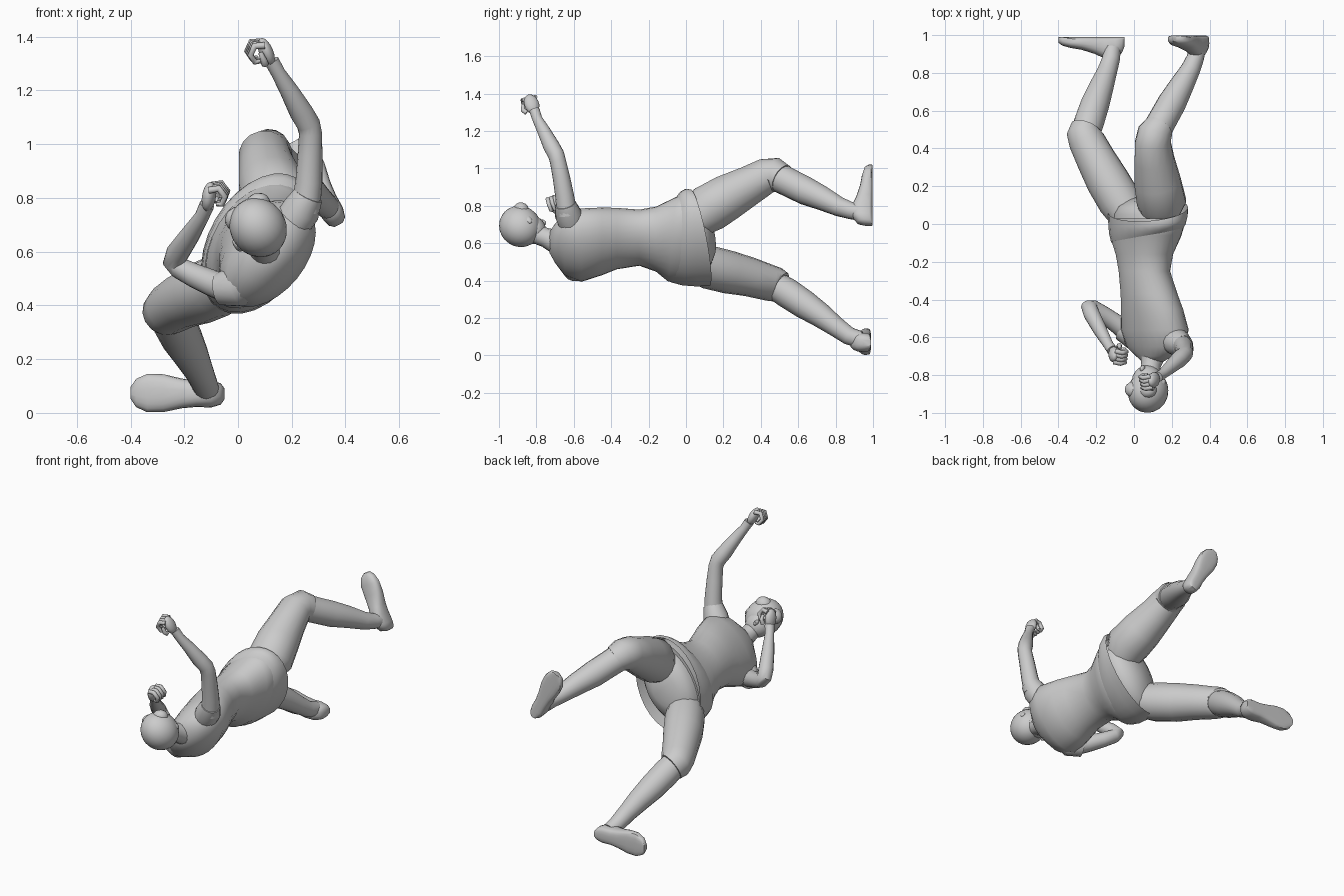
import bpy, bmesh, math
from mathutils import Vector as V


def finish(name, bm):
    bmesh.ops.recalc_face_normals(bm, faces=bm.faces)
    me = bpy.data.meshes.new(name)
    bm.to_mesh(me)
    bm.free()
    ob = bpy.data.objects.new(name, me)
    bpy.context.collection.objects.link(ob)
    bpy.ops.object.select_all(action='DESELECT')
    ob.select_set(True)
    bpy.context.view_layer.objects.active = ob
    bpy.ops.object.shade_smooth_by_angle(angle=math.radians(50))
    return ob


def loft(name, rings, caps=True):
    bm = bmesh.new()
    vs = [[bm.verts.new(p) for p in r] for r in rings]
    n = len(vs[0])
    for a, b in zip(vs, vs[1:]):
        for i in range(n):
            bm.faces.new((a[i], a[(i + 1) % n], b[(i + 1) % n], b[i]))
    if caps:
        bm.faces.new(vs[0])
        bm.faces.new(vs[-1])
    return finish(name, bm)


def tube(name, pts, n=16):
    """Round limb through (x, y, z, radius) stations."""
    c = [V(p[:3]) for p in pts]
    rings, u = [], None
    for i, p in enumerate(pts):
        t = (c[min(i + 1, len(c) - 1)] - c[max(i - 1, 0)]).normalized()
        u = t.orthogonal() if u is None else u - t * u.dot(t)
        u.normalize()
        w = t.cross(u)
        rings.append([c[i] + p[3] * (u * math.cos(k * math.tau / n) + w * math.sin(k * math.tau / n))
                      for k in range(n)])
    return loft(name, rings)


def body(name, stations, caps=True, n=28):
    """Elliptical trunk sections (x, y, z, half width, half depth, roll, front tilt, side tilt)."""
    rings = []
    for x, y, z, a, b, roll, tilt, lean in stations:
        th = math.radians(roll)
        side, front = V((math.cos(th), 0, math.sin(th))), V((-math.sin(th), 0, math.cos(th)))
        ring = []
        for k in range(n):
            c, s = math.cos(k * math.tau / n), math.sin(k * math.tau / n)
            ring.append(V((x, y - tilt * s - lean * c, z)) + side * a * c + front * b * s)
        rings.append(ring)
    return loft(name, rings, caps)


def ball(name, loc, axes, radii, seg=20):
    """Ellipsoid with its own axes."""
    bm = bmesh.new()
    bmesh.ops.create_uvsphere(bm, u_segments=seg, v_segments=seg // 2 + 2, radius=1)
    for v in bm.verts:
        v.co = V(loc) + sum((axes[i] * v.co[i] * radii[i] for i in range(3)), V((0, 0, 0)))
    return finish(name, bm)


def fist(name, palm, up, curl):
    """Palm, four curled fingers and a thumb."""
    palm, up, curl = V(palm), V(up).normalized(), V(curl)
    curl = (curl - up * curl.dot(up)).normalized()
    side = up.cross(curl)
    ball(name + "_palm", palm, (side, up, curl), (.04, .058, .026), 14)
    for i in range(4):
        b = palm + up * .035 + side * (i - 1.5) * .02
        path = [(0, 0, .013), (.035, .014, .013), (.062, -.012, .012), (.055, -.045, .011), (.035, -.05, .008)]
        tube(f"{name}_finger_{i + 1}", [(*(b + curl * c + up * h), r) for c, h, r in path], 8)
    path = [(.035, -.03, .014), (.05, -.01, .013), (.04, .02, .009)]
    tube(name + "_thumb", [(*(palm + side * s + up * h + curl * .025), r) for s, h, r in path], 8)


def shoe(name, heel, toe, sole_y, scale):
    """Flat-soled shoe standing on a vertical plane facing +y."""
    heel, toe = V(heel), V(toe)
    d = toe - heel
    w = V((d.z, 0, -d.x)).normalized()
    prof = [(0, .018, .05), (.04, .036, .085), (.14, .046, .11), (.3, .045, .115), (.45, .05, .09),
            (.65, .064, .068), (.82, .065, .058), (.94, .048, .046), (1, .02, .03)]
    rings = []
    for t, hw, h in prof:
        ring = []
        for k in range(18):
            c, s = math.cos(k * math.tau / 18), math.sin(k * math.tau / 18)
            p = .35 if s < 0 else .9
            x = math.copysign(abs(c) ** .8, c) * hw * scale
            y = math.copysign(abs(s) ** p, s)
            ring.append(heel + d * t + w * x + V((0, sole_y - h / 2 - h / 2 * y, 0)))
        rings.append(ring)
    loft(name, rings)


# Shirt, flared hem band and shorts seat
body("shirt", [(.098, -.73, .605, .06, .05, 50, 0, 0), (.11, -.70, .60, .12, .08, 50, 0, 0),
               (.112, -.65, .595, .195, .115, 50, 0, 0), (.11, -.56, .59, .225, .142, 51, 0, 0),
               (.095, -.45, .61, .20, .142, 53, 0, 0), (.08, -.37, .625, .178, .135, 54, 0, 0),
               (.055, -.25, .63, .162, .122, 55, 0, 0), (.055, -.16, .622, .19, .132, 56, 0, 0),
               (.065, -.08, .62, .243, .158, 59, 0, -.02), (.07, -.03, .625, .258, .165, 60, 0, -.01),
               (.072, .03, .63, .255, .16, 60, 0, 0)])
body("hem_band", [(.066, -.065, .62, .25, .16, 59, .02, -.025), (.07, -.025, .625, .272, .174, 60, .025, -.005),
                  (.074, .025, .63, .284, .18, 60, .035, .015), (.074, .075, .63, .28, .183, 60, .05, .035)],
     caps=False)
body("shorts_seat", [(.07, 0, .62, .24, .15, 59, 0, 0), (.07, .07, .62, .235, .15, 59, .02, 0),
                     (.06, .11, .62, .18, .125, 59, .02, 0), (.05, .14, .62, .09, .07, 59, .02, 0)])

# Legs: shorts to the knee, slimmer shin below, shoe at the end
tube("upper_short_leg", [(.135, .05, .72, .10), (.145, .12, .785, .132), (.125, .22, .845, .125),
                         (.108, .34, .91, .107), (.10, .43, .96, .097), (.11, .48, .965, .093), (.135, .515, .945, .08)])
tube("upper_shin", [(.105, .47, .965, .08), (.15, .55, .925, .077), (.20, .64, .88, .076), (.25, .73, .84, .065),
                    (.30, .82, .795, .052), (.325, .88, .775, .046), (.335, .93, .765, .045)])
tube("lower_short_leg", [(-.02, .03, .50, .10), (-.075, .12, .472, .116), (-.14, .23, .445, .115),
                         (-.20, .34, .42, .105), (-.25, .44, .39, .097), (-.262, .48, .378, .094), (-.252, .505, .365, .085)])
tube("lower_shin", [(-.26, .46, .385, .075), (-.238, .54, .335, .08), (-.208, .63, .275, .077),
                    (-.175, .72, .215, .066), (-.145, .80, .155, .054), (-.123, .87, .105, .048), (-.115, .93, .085, .046)])
shoe("upper_shoe", (.375, 0, .70), (.21, 0, 1.012), .998, .95)
shoe("lower_shoe", (-.05, 0, .07), (-.40, 0, .075), .99, 1.1)

# Raised arm
tube("raised_sleeve", [(.19, -.605, .69, .07), (.235, -.63, .755, .072), (.262, -.645, .81, .056)])
tube("raised_arm", [(.25, -.635, .75, .055), (.264, -.65, .86, .05), (.268, -.668, .96, .046),
                    (.27, -.685, 1.04, .043), (.262, -.695, 1.075, .044), (.235, -.72, 1.12, .044),
                    (.19, -.76, 1.20, .035), (.15, -.795, 1.265, .027), (.125, -.81, 1.31, .028)])
fist("raised_fist", (.105, -.825, 1.343), (-.3, -.25, .75), (-.8, -.1, -.3))

# Bent arm
tube("bent_sleeve", [(.05, -.60, .51, .075), (-.005, -.585, .47, .078), (-.07, -.555, .46, .06)])
tube("bent_arm", [(-.02, -.58, .46, .058), (-.09, -.53, .48, .05), (-.16, -.48, .51, .045),
                  (-.22, -.44, .54, .04), (-.238, -.44, .56, .042), (-.225, -.475, .595, .043),
                  (-.18, -.56, .66, .037), (-.135, -.64, .73, .027), (-.115, -.67, .775, .028)])
fist("bent_fist", (-.108, -.69, .805), (.1, -.25, .7), (.8, -.1, -.1))

# Neck
tube("neck", [(.105, -.64, .60, .085), (.10, -.70, .61, .066), (.09, -.75, .63, .052), (.08, -.84, .665, .052)])

# Head turned towards the feet
face = V((-.3, .75, .5)).normalized()
side = V((.787, 0, .572))
side = (side - face * side.dot(face)).normalized()
crown = side.cross(face)
axes = (side, face, crown)
mid = V((.075, -.887, .69))
front = V((.066, -.825, .675))
ball("hair", mid, axes, (.104, .11, .116), 24)
ball("face", front, axes, (.076, .073, .085))
ball("jaw", (.067, -.80, .66), axes, (.052, .055, .045), 14)
ball("nose", front + face * .073 - crown * .005, axes, (.012, .016, .02), 8)
for s in (-1, 1):
    ball(f"ear_{s + 2}", mid + side * s * .094 + V((0, .045, -.015)), axes, (.012, .02, .03), 10)
    ball(f"hair_fringe_{s + 2}", mid + side * s * .045 + face * .05 + crown * .05, axes, (.05, .042, .045), 14)
